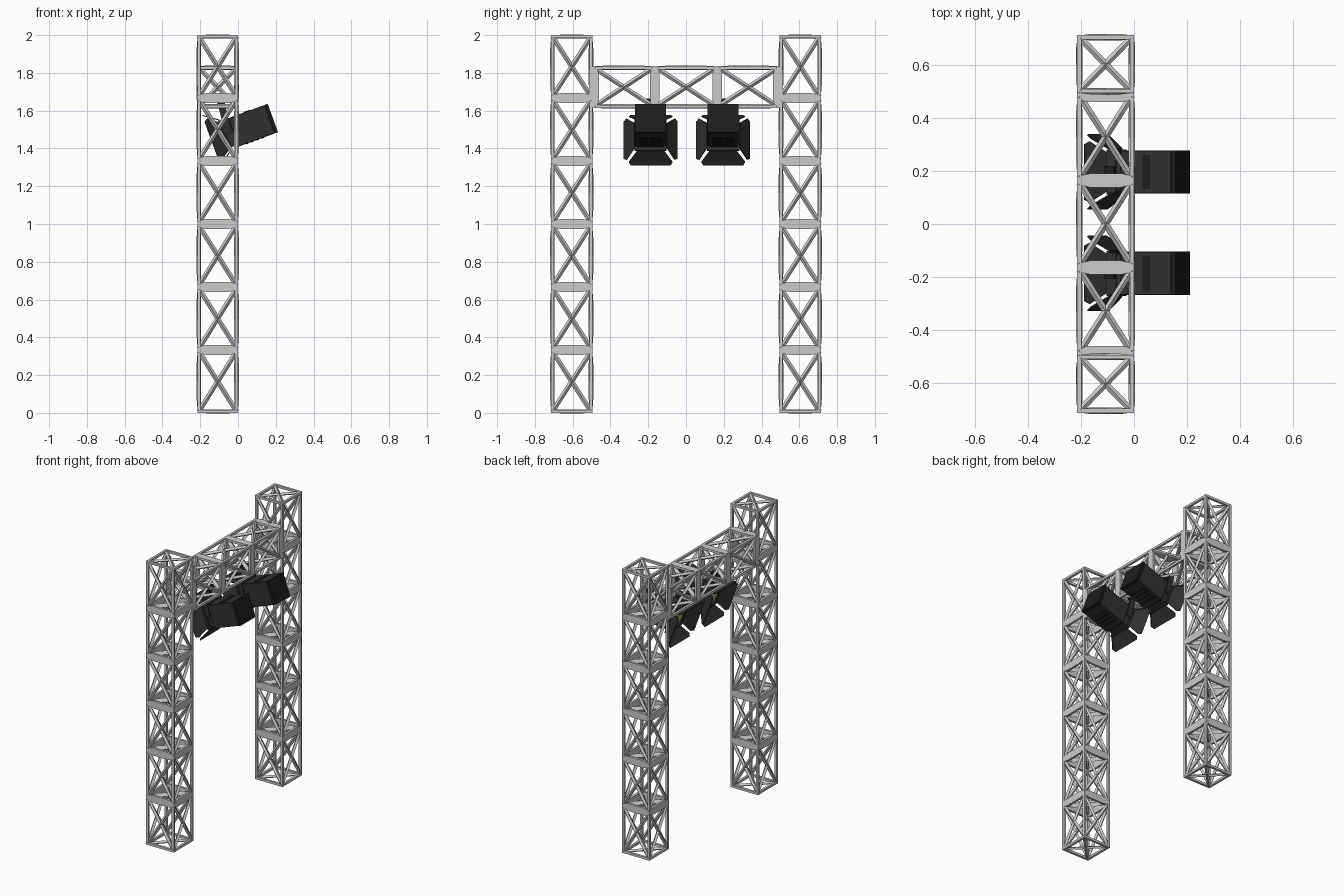
import bpy, bmesh, math
from mathutils import Vector, Matrix

if "Cube" in bpy.data.objects:
    bpy.data.objects.remove(bpy.data.objects["Cube"])


def make_obj(name, bm, mat=None):
    bmesh.ops.recalc_face_normals(bm, faces=bm.faces)
    me = bpy.data.meshes.new(name)
    bm.to_mesh(me)
    bm.free()
    ob = bpy.data.objects.new(name, me)
    bpy.context.collection.objects.link(ob)
    if mat:
        me.materials.append(mat)
    return ob


def material(name, col):
    m = bpy.data.materials.new(name)
    m.diffuse_color = (*col, 1)
    m.use_nodes = True
    m.node_tree.nodes["Principled BSDF"].inputs["Base Color"].default_value = m.diffuse_color
    return m


black = material("black_metal", (0.03, 0.03, 0.03))
dark = material("dark_trim", (0.012, 0.012, 0.012))
yellow = material("yellow_lens", (0.45, 0.42, 0.1))


def strut(bm, a, b, normal, w, d, w2=None, d2=None, diamond=False):
    """Four-sided bar; w across, d along the normal, optional swelling w2, d2."""
    a, b = Vector(a), Vector(b)
    t = (b - a).normalized()
    n = Vector(normal)
    s = t.cross(n).normalized()
    w2, d2 = w2 or w, d2 or d
    rings = []
    for f, ww, dd in ((0, w, d), (0.2, w2, d2), (0.8, w2, d2), (1, w, d)):
        p = a.lerp(b, f)
        if diamond:
            offs = [(1, 0), (0, 1), (-1, 0), (0, -1)]
        else:
            offs = [(1, 1), (-1, 1), (-1, -1), (1, -1)]
        rings.append([bm.verts.new(p + s * ww / 2 * i + n * dd / 2 * j) for i, j in offs])
    for r, q in zip(rings, rings[1:]):
        for i in range(4):
            bm.faces.new((r[i], r[(i + 1) % 4], q[(i + 1) % 4], q[i]))
    bm.faces.new(rings[0])
    bm.faces.new(rings[-1])


def truss(name, n, length, sx, sy, matrix, wide_ends=False):
    """Box truss along local z with crossed bracing on every cell."""
    bm = bmesh.new()
    t = 0.016
    hx, hy = sx / 2 - t / 2, sy / 2 - t / 2
    c = [(-hx, -hy), (hx, -hy), (hx, hy), (-hx, hy)]
    nor = [(0, -1, 0), (1, 0, 0), (0, 1, 0), (-1, 0, 0)]
    step = length / n
    # chords
    for x, y in c:
        strut(bm, (x, y, 0), (x, y, length), (1, 0, 0), t, t)
    # side diagonals
    for k in range(n):
        z0, z1 = k * step + t / 2, (k + 1) * step - t / 2
        for i in range(4):
            p, q = c[i], c[(i + 1) % 4]
            strut(bm, (*p, z0), (*q, z1), nor[i], 0.025, 0.014, 0.025, 0.024, True)
            strut(bm, (*q, z0), (*p, z1), nor[i], 0.025, 0.014, 0.025, 0.024, True)
    # cross frames
    for k in range(n + 1):
        end = k in (0, n)
        z = k * step + (t / 2 if k == 0 else -t / 2 if k == n else 0)
        for i in range(4):
            p, q = c[i], c[(i + 1) % 4]
            if end and not wide_ends:
                strut(bm, (*p, z), (*q, z), nor[i], t, t)
            else:
                strut(bm, (*p, z), (*q, z), nor[i], 0.034, t, 0.052, t)
        h = 0.02 if end else 0.045
        for i in (0, 1):
            strut(bm, (*c[i], z), (*c[i + 2], z), (0, 0, 1), 0.025, 0.016, 0.025, h, True)
    bm.transform(matrix)
    return make_obj(name, bm)


# Towers and cross beam
CX = -0.1075
for side, y in (("front", -0.605), ("back", 0.605)):
    truss(side + "_tower", 6, 2.0, 0.215, 0.22, Matrix.Translation((CX, y, 0)))
truss("cross_beam", 3, 0.99, 0.215, 0.22,
      Matrix.Translation((CX, -0.495, 1.725)) @ Matrix.Rotation(-math.pi / 2, 4, 'X'), True)


def box(name, lo, hi, M, mat, bevel=0):
    lo, hi = Vector(lo), Vector(hi)
    bm = bmesh.new()
    bmesh.ops.create_cube(bm, size=1, matrix=Matrix.Translation((lo + hi) / 2) @ Matrix.Diagonal((*(hi - lo), 1)))
    if bevel:
        bmesh.ops.bevel(bm, geom=bm.edges[:], offset=bevel, segments=1, affect='EDGES')
    bm.transform(M)
    return make_obj(name, bm, mat)


def lamp(tag, y):
    # local +x is the rear of the lamp, local z its top
    M = Matrix.Translation((-0.071, y, 1.468)) @ Matrix.Rotation(math.radians(-20), 4, 'Y')
    box(tag + "_housing", (0.05, -0.082, -0.08), (0.255, 0.082, 0.08), M, black, 0.003)
    box(tag + "_rear_cover", (0.255, -0.082, -0.08), (0.272, 0.082, 0.08), M, dark)
    box(tag + "_neck", (0.012, -0.07, -0.07), (0.05, 0.07, 0.07), M, black)
    box(tag + "_top_vent", (0.14, -0.065, 0.078), (0.172, 0.065, 0.083), M, dark)
    for i in range(4):
        x = 0.09 + i * 0.03
        box(tag + "_bottom_vent", (x, -0.06, -0.083), (x + 0.014, 0.06, -0.078), M, dark)
    # front frame
    for s in (-1, 1):
        a, b = sorted((s * 0.068, s * 0.085))
        box(tag + "_frame_side", (-0.004, a, -0.085), (0.014, b, 0.085), M, black)
        box(tag + "_frame_rail", (-0.004, -0.068, a), (0.014, 0.068, b), M, black)
    # lens
    bm = bmesh.new()
    bmesh.ops.create_cone(bm, cap_ends=True, segments=32, radius1=0.066, radius2=0.055, depth=0.016,
                          matrix=M @ Matrix.Translation((0.006, 0, 0)) @ Matrix.Rotation(-math.pi / 2, 4, 'Y'))
    make_obj(tag + "_lens", bm, yellow)
    # barn doors
    for k in range(4):
        R = M @ Matrix.Rotation(k * math.pi / 2, 4, 'X')
        bm = bmesh.new()
        prof = [(0, -0.072, 0.085), (-0.058, -0.116, 0.126), (-0.075, -0.105, 0.139),
                (-0.075, 0.105, 0.139), (-0.058, 0.116, 0.126), (0, 0.072, 0.085)]
        f = bm.faces.new([bm.verts.new(p) for p in prof])
        g = bmesh.ops.extrude_face_region(bm, geom=[f])['geom']
        bmesh.ops.translate(bm, verts=[v for v in g if isinstance(v, bmesh.types.BMVert)],
                            vec=(0.003, 0, 0.004))
        bm.transform(R)
        make_obj(tag + "_barn_door", bm, black)
    # yoke and clamp
    Y = Matrix.Translation((-0.05, y, 1.48)) @ Matrix.Rotation(math.radians(-14), 4, 'Y')
    for s in (-1, 1):
        a, b = sorted((s * 0.07, s * 0.08))
        box(tag + "_yoke_arm", (-0.018, a, 0), (0.018, b, 0.15), Y, black)
    box(tag + "_yoke_bridge", (-0.018, -0.08, 0.14), (0.018, 0.08, 0.15), Y, black)
    box(tag + "_clamp", (-0.02, -0.022, 0.15), (0.02, 0.022, 0.185), Y, dark)


lamp("front_lamp", -0.187)
lamp("back_lamp", 0.197)
# shift so the tower and lamp group stays centred on the grid axes
